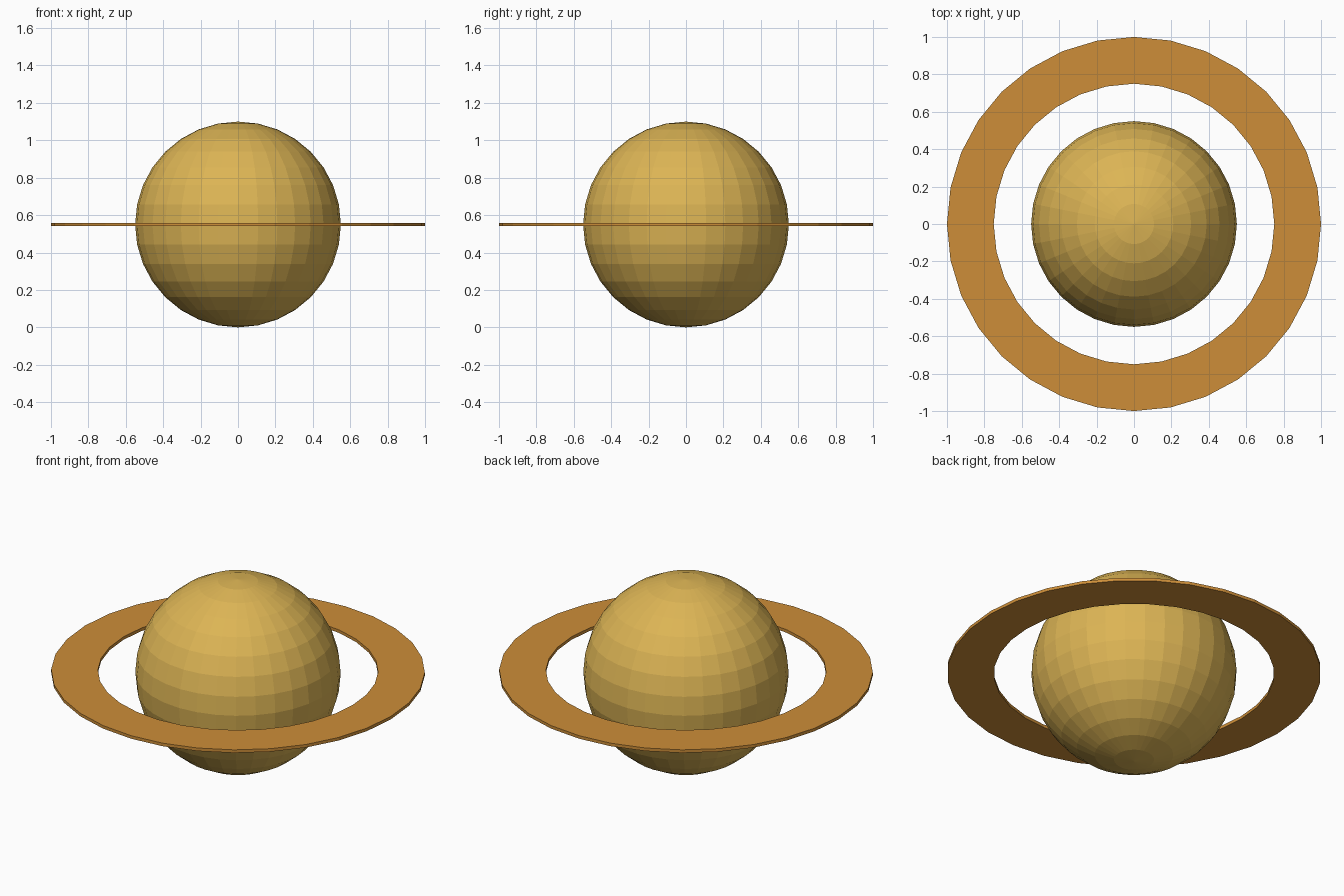
import bpy, bmesh
from math import cos, sin, tau

if "Cube" in bpy.data.objects:
    bpy.data.objects.remove(bpy.data.objects["Cube"])

CENTRE_Z = 0.55
SEGMENTS = 32


def material(name, colour):
    mat = bpy.data.materials.new(name)
    mat.diffuse_color = (*colour, 1.0)
    mat.use_nodes = True
    mat.node_tree.nodes["Principled BSDF"].inputs["Base Color"].default_value = mat.diffuse_color
    return mat


# Flat-shaded globe
bpy.ops.mesh.primitive_uv_sphere_add(segments=SEGMENTS, ring_count=16,
                                     radius=0.55, location=(0, 0, CENTRE_Z))
globe = bpy.context.object
globe.name = "planet_globe"
globe.data.materials.append(material("sand", (0.72, 0.46, 0.09)))

# Thin flat ring: rectangular section swept around the equator
outer, inner, half = 1.0, 0.75, 0.009
section = [(outer, -half), (outer, half), (inner, half), (inner, -half)]
bm = bmesh.new()
loops = []
for i in range(SEGMENTS):
    a = tau * i / SEGMENTS
    loops.append([bm.verts.new((r * cos(a), r * sin(a), z)) for r, z in section])
for i in range(SEGMENTS):
    p, q = loops[i], loops[(i + 1) % SEGMENTS]
    for j in range(4):
        k = (j + 1) % 4
        bm.faces.new((p[j], q[j], q[k], p[k]))
bmesh.ops.recalc_face_normals(bm, faces=bm.faces)
mesh = bpy.data.meshes.new("planet_ring")
bm.to_mesh(mesh)
bm.free()
ring = bpy.data.objects.new("planet_ring", mesh)
ring.location.z = CENTRE_Z
mesh.materials.append(material("amber", (0.61, 0.27, 0.04)))
bpy.context.collection.objects.link(ring)
